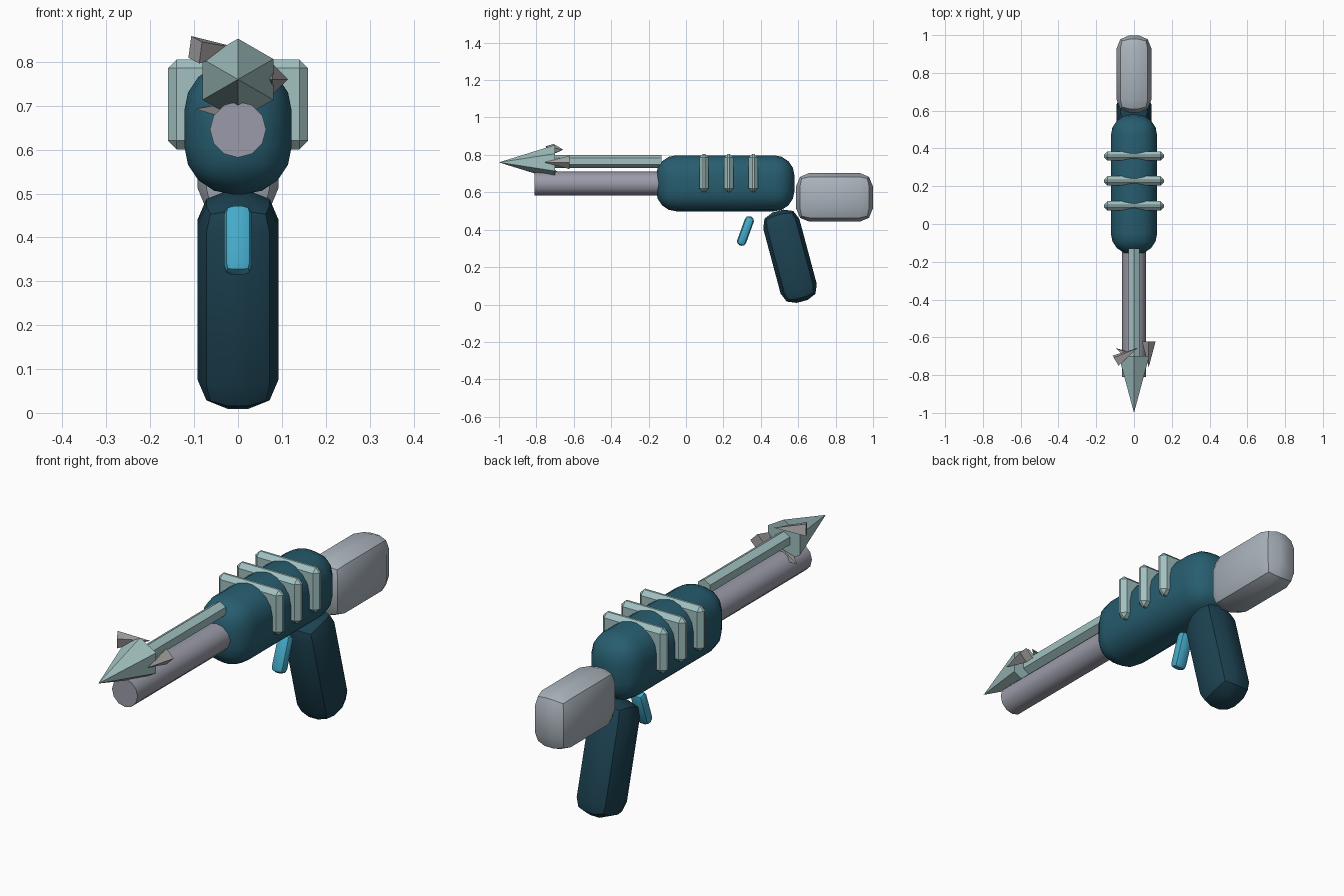
import bpy
from math import pi, radians, cos, sin

if "Cube" in bpy.data.objects:
    bpy.data.objects.remove(bpy.data.objects["Cube"])


def material(name, rgb):
    m = bpy.data.materials.new(name)
    m.diffuse_color = (*rgb, 1)
    m.use_nodes = True
    m.node_tree.nodes["Principled BSDF"].inputs["Base Color"].default_value = m.diffuse_color
    return m


BODY = material("deep_teal", (0.02, 0.11, 0.16))
GRIP = material("dark_teal", (0.012, 0.055, 0.085))
CYAN = material("bright_cyan", (0.06, 0.40, 0.58))
PALE = material("pale_teal", (0.36, 0.53, 0.53))
STEEL = material("steel", (0.33, 0.33, 0.40))
LIGHT = material("light_steel", (0.40, 0.45, 0.50))
BARB = material("barb_grey", (0.38, 0.36, 0.36))


def finish(name, mat):
    ob = bpy.context.object
    ob.name = name
    ob.data.materials.append(mat)
    return ob


def rounded_box(name, mat, size, loc, bevel, segments, tilt=0):
    bpy.ops.mesh.primitive_cube_add(size=1, location=loc, rotation=(radians(tilt), 0, 0))
    ob = finish(name, mat)
    ob.scale = size
    bpy.ops.object.transform_apply(location=False, rotation=False, scale=True)
    mod = ob.modifiers.new("Bevel", 'BEVEL')
    mod.width = bevel
    mod.segments = segments
    bpy.ops.object.modifier_apply(modifier=mod.name)
    bpy.ops.object.shade_smooth_by_angle(angle=radians(32))
    return ob


def rod(name, mat, sides, radius, y0, y1, z):
    bpy.ops.mesh.primitive_cylinder_add(vertices=sides, radius=radius, depth=y1 - y0,
                                        location=(0, (y0 + y1) / 2, z), rotation=(pi / 2, 0, 0))
    return finish(name, mat)


def spike(name, mat, sides, radius, length, loc, spin=0):
    bpy.ops.mesh.primitive_cone_add(vertices=sides, radius1=radius, depth=length,
                                    location=loc, rotation=(pi / 2, spin, spin))
    return finish(name, mat)


# Main housing, rear stock, slanted grip and trigger
rounded_box("body", BODY, (0.245, 0.74, 0.30), (0, 0.21, 0.648), 0.11, 4)
rounded_box("stock", LIGHT, (0.185, 0.41, 0.26), (0, 0.794, 0.573), 0.07, 2)
rounded_box("grip", GRIP, (0.185, 0.20, 0.50), (0, 0.556, 0.258), 0.07, 2, 15)
rounded_box("trigger", CYAN, (0.064, 0.05, 0.165), (0, 0.318, 0.393), 0.021, 2, -20)

# Three cross bands over the housing
for i in range(3):
    rounded_box(f"band_{i + 1}", PALE, (0.32, 0.05, 0.205),
                (0, 0.096 + 0.132 * i, 0.703), 0.02, 1)

# Barrel with the harpoon lying above it
barrel = rod("barrel", STEEL, 12, 0.064, -0.81, -0.06, 0.646)
bpy.ops.object.shade_smooth_by_angle(angle=radians(32))
rod("harpoon_shaft", PALE, 6, 0.035, -0.72, -0.13, 0.765)
spike("harpoon_head", PALE, 6, 0.093, 0.30, (0, -0.85, 0.76))

# Three barbs spaced around the head
for i in range(3):
    a = i * 2 * pi / 3
    spike(f"barb_{i + 1}", BARB, 4, 0.036, 0.135,
          (0.078 * cos(a), -0.69, 0.76 + 0.078 * sin(a)), a)
